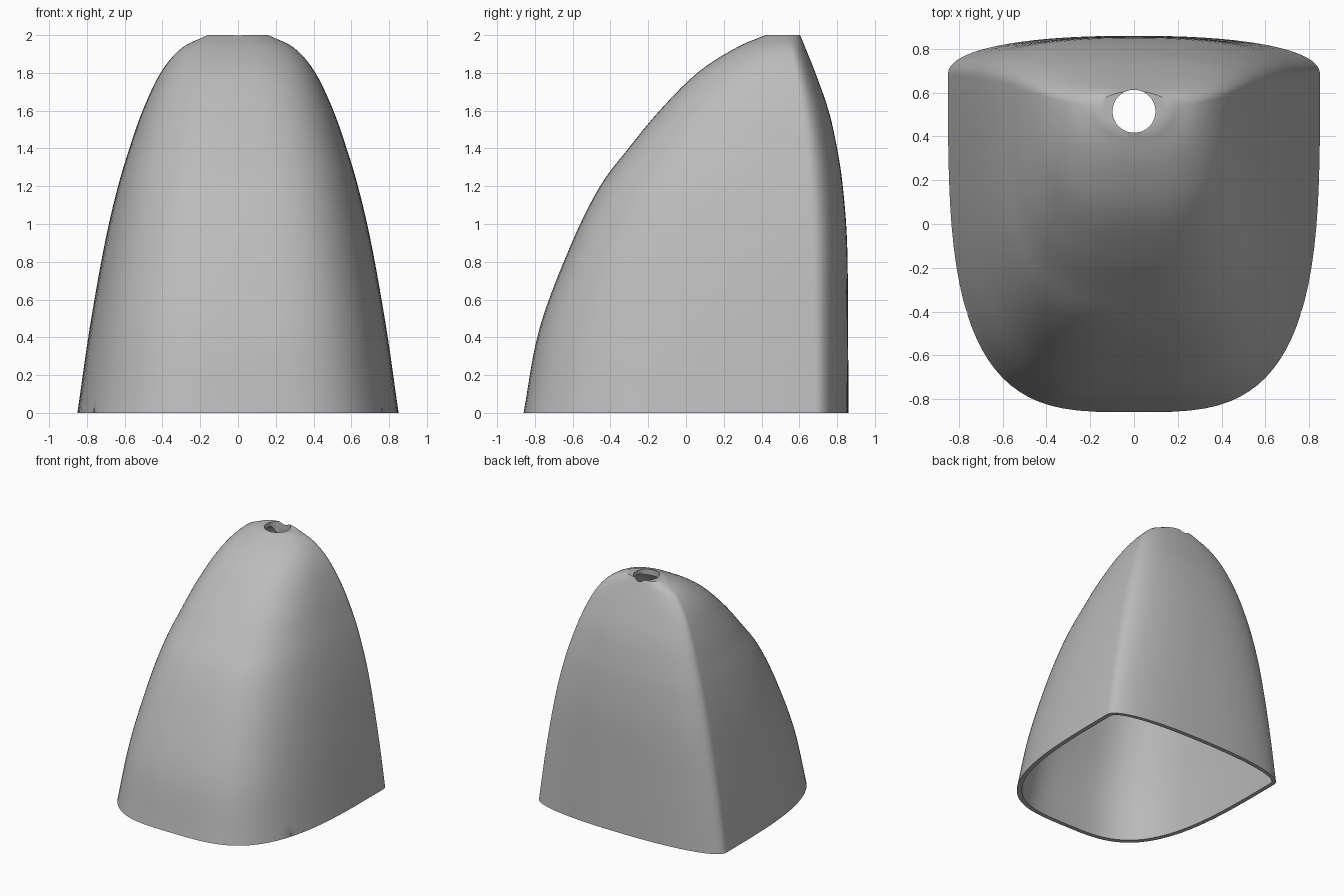
import bpy, bmesh, math
from mathutils import Vector

cube = bpy.data.objects.get("Cube")
if cube:
    bpy.data.objects.remove(cube)

WALL = 0.035
SIDES = 96
STEPS = 5

# Level sections: height, front y, back y, widest y, half width, front squareness
sections = [Vector(s) for s in (
    (0, -.86, .86, .68, .85, 3.4),
    (.45, -.775, .858, .675, .785, 3.3),
    (.9, -.605, .853, .665, .705, 3.2),
    (1.2, -.455, .83, .65, .635, 3.1),
    (1.4, -.305, .8, .635, .575, 3),
    (1.6, -.14, .755, .61, .505, 2.9),
    (1.8, .06, .685, .58, .41, 2.7),
    (1.93, .26, .633, .55, .3, 2.4),
    (2, .42, .605, .52, .16, 2),
)]


def blend(a, b, c, d, t):
    """Smooth curve through b and c."""
    return b + (c - a) * (t / 2) + (a * 2 - b * 5 + c * 4 - d) * (t * t / 2) \
        + (b * 3 - a - c * 3 + d) * (t ** 3 / 2)


def smooth_sections():
    last = len(sections) - 1
    result = []
    for i in range(last):
        b, c = sections[i], sections[i + 1]
        a = sections[i - 1] if i else b * 2 - c
        d = sections[i + 2] if i + 2 <= last else c * 2 - b
        result += [blend(a, b, c, d, k / STEPS) for k in range(STEPS)]
    return result + [sections[last]]


def power(value, exponent):
    return math.copysign(abs(value) ** exponent, value)


def ring(bm, section, inset):
    """One rounded D-shaped loop of the shell."""
    z, front, back, widest, half, square = section
    verts = []
    for i in range(SIDES):
        angle = math.tau * i / SIDES
        c, s = math.cos(angle), math.sin(angle)
        n = 2.3 if s > 0 else square
        depth = (back if s > 0 else 2 * widest - front) - widest - inset
        verts.append(bm.verts.new((
            (half - inset) * power(c, 2 / n),
            widest + depth * power(s, 2 / n),
            z * (1 - inset / 2))))
    return verts


def skin(bm, loops):
    for low, high in zip(loops, loops[1:]):
        for i in range(SIDES):
            j = (i + 1) % SIDES
            bm.faces.new((low[i], low[j], high[j], high[i]))


def new_object(name, bm):
    bmesh.ops.recalc_face_normals(bm, faces=bm.faces)
    mesh = bpy.data.meshes.new(name)
    bm.to_mesh(mesh)
    bm.free()
    obj = bpy.data.objects.new(name, mesh)
    bpy.context.collection.objects.link(obj)
    return obj


# Hollow shell: outer skin, inner skin and the bottom rim between them
bm = bmesh.new()
levels = smooth_sections()
outer = [ring(bm, s, 0) for s in levels]
inner = [ring(bm, s, WALL) for s in levels]
skin(bm, outer)
skin(bm, inner)
skin(bm, [outer[0], inner[0]])
bm.faces.new(outer[-1])
bm.faces.new(inner[-1])
shell = new_object("hollow_shell", bm)


# Cutters for the round top hole and the small notches at the bottom edge
def box_cutter(side):
    bpy.ops.mesh.primitive_cube_add(size=1, location=(side * .81, -.45, 0))
    bpy.context.object.scale = (.1, .1, .16)
    return bpy.context.object


bpy.ops.mesh.primitive_cylinder_add(vertices=64, radius=.098, depth=.6,
                                    location=(0, .515, 2))
cutters = [bpy.context.object, box_cutter(1), box_cutter(-1)]
for cutter in cutters:
    cutter.name = "cutter"
    cutter.hide_render = True

bpy.ops.object.select_all(action='DESELECT')
shell.select_set(True)
bpy.context.view_layer.objects.active = shell
for cutter in cutters:
    mod = shell.modifiers.new("cut", 'BOOLEAN')
    mod.operation = 'DIFFERENCE'
    mod.solver = 'EXACT'
    mod.object = cutter
    bpy.ops.object.modifier_apply(modifier=mod.name)
for cutter in cutters:
    bpy.data.objects.remove(cutter)

# Plain grey finish
grey = bpy.data.materials.new("plain grey")
grey.use_nodes = True
colour = (.5, .5, .5, 1)
grey.diffuse_color = colour
grey.node_tree.nodes["Principled BSDF"].inputs["Base Color"].default_value = colour
shell.data.materials.clear()
shell.data.materials.append(grey)
bpy.ops.object.shade_smooth_by_angle(angle=math.radians(35))
